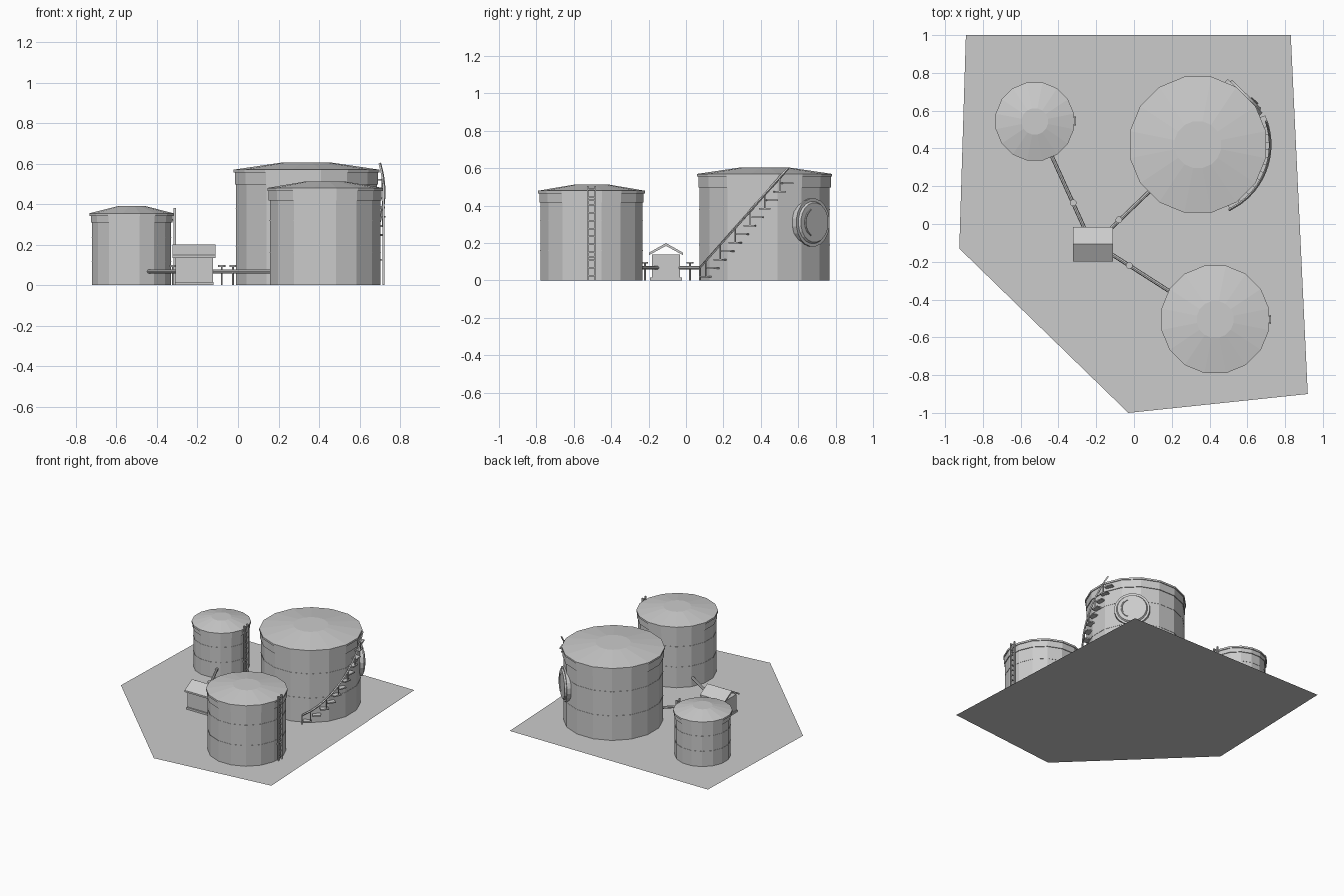
import bpy, bmesh, math
from mathutils import Vector, Matrix

if "Cube" in bpy.data.objects:
    bpy.data.objects.remove(bpy.data.objects["Cube"])

SIDES = 16
grey = bpy.data.materials.new("concrete_grey")
grey.diffuse_color = (0.6, 0.6, 0.6, 1)
grey.use_nodes = True
grey.node_tree.nodes["Principled BSDF"].inputs["Base Color"].default_value = grey.diffuse_color


def finish(name, bm, recalc=True):
    if recalc:
        bmesh.ops.recalc_face_normals(bm, faces=bm.faces)
    me = bpy.data.meshes.new(name)
    bm.to_mesh(me)
    bm.free()
    me.materials.append(grey)
    ob = bpy.data.objects.new(name, me)
    bpy.context.collection.objects.link(ob)
    return ob


def box(bm, centre, size, turn=0.0):
    m = (Matrix.Translation(centre) @ Matrix.Rotation(turn, 4, 'Z')
         @ Matrix.Diagonal((*size, 1)))
    bmesh.ops.create_cube(bm, size=1, matrix=m)


def rod(bm, a, b, r, n=8):
    a, b = Vector(a), Vector(b)
    d = b - a
    m = Matrix.Translation((a + b) / 2) @ d.to_track_quat('Z', 'Y').to_matrix().to_4x4()
    bmesh.ops.create_cone(bm, cap_ends=True, segments=n, radius1=r, radius2=r,
                          depth=d.length, matrix=m)


def lathe(bm, profile, n=SIDES, matrix=Matrix()):
    """Revolve (radius, height) points with flat facets and capped ends."""
    k = 1 / math.cos(math.pi / n)
    rings = []
    for r, z in profile:
        angles = [2 * math.pi * (i + 0.5) / n for i in range(n)]
        rings.append([bm.verts.new(matrix @ Vector((r * k * math.cos(a), r * k * math.sin(a), z)))
                      for a in angles])
    for lo, hi in zip(rings, rings[1:]):
        for i in range(n):
            j = (i + 1) % n
            bm.faces.new((lo[i], lo[j], hi[j], hi[i]))
    bm.faces.new(rings[0][::-1])
    bm.faces.new(rings[-1])


# Ground slab outline
bm = bmesh.new()
outline = [(-0.89, 1), (-0.925, -0.13), (-0.03, -1), (0.92, -0.9), (0.83, 1)]
bm.faces.new([bm.verts.new((x, y, 0)) for x, y in outline])
finish("ground", bm, recalc=False)


# Storage tanks: stacked wall courses, top band, rim and shallow roof
def tank(name, x, y, r, h, top):
    profile = [(r, 0)]
    for f in (1 / 3, 2 / 3):
        z = h * f
        profile += [(r, z - 0.002), (r + 0.002, z - 0.002), (r + 0.002, z + 0.002), (r, z + 0.002)]
    profile += [(r, h * 0.87), (r + 0.006, h * 0.87), (r + 0.006, h - 0.014),
                (r + 0.012, h - 0.014), (r + 0.012, h), (r * 0.355, top)]
    bm = bmesh.new()
    lathe(bm, profile, matrix=Matrix.Translation((x, y, 0)))
    finish(name, bm)


BX, BY, BR = 0.338, 0.42, 0.348
tank("large_tank", BX, BY, BR, 0.57, 0.605)
tank("medium_tank", 0.43, -0.505, 0.273, 0.48, 0.512)
tank("small_tank", -0.525, 0.543, 0.195, 0.355, 0.39)


# Wall ladders
def ladder(name, x, y, height, rungs):
    bm = bmesh.new()
    for s in (-1, 1):
        box(bm, (x, y + s * 0.02, height / 2), (0.012, 0.008, height))
    for i in range(rungs):
        box(bm, (x, y, (i + 0.6) * height / rungs), (0.008, 0.04, 0.008))
    for f in (0.25, 0.85):
        box(bm, (x - 0.01, y, height * f), (0.02, 0.04, 0.008))
    finish(name, bm)


ladder("medium_ladder", 0.718, -0.505, 0.505, 12)
ladder("small_ladder", -0.313, 0.545, 0.38, 9)

# Curved stairway climbing the large tank
steps = 12
bm = bmesh.new()
rail = bmesh.new()


def on_wall(y, r):
    a = math.asin((y - BY) / r)
    return BX + r * math.cos(a), a


for i in range(steps):
    y = 0.105 + 0.435 * i / (steps - 1)
    z = 0.02 + 0.5 * i / (steps - 1)
    x, a = on_wall(y, 0.368)
    box(bm, (x, y, z), (0.04, 0.06, 0.009), a)
    if i % 2 == 0:
        px, a = on_wall(y, 0.383)
        box(rail, (px, y, z + 0.04), (0.006, 0.006, 0.08), a)
finish("stair_treads", bm)
pts = []
for i in range(15):
    y = 0.075 + 0.47 * i / 14
    pts.append((on_wall(y, 0.383)[0], y, 0.07 + 0.53 * i / 14))
for a, b in zip(pts, pts[1:]):
    rod(rail, a, b, 0.007, 4)
rod(rail, (pts[0][0], pts[0][1], 0), pts[0], 0.005, 4)
finish("stair_handrail", rail)

# Round access hatch with curved handle on the large tank
turn = math.radians(46)
out = Vector((math.cos(turn), math.sin(turn), 0))
m = (Matrix.Translation(Vector((BX, BY, 0.31)) + out * 0.33)
     @ Matrix.Rotation(turn, 4, 'Z') @ Matrix.Rotation(math.pi / 2, 4, 'Y'))
bm = bmesh.new()
lathe(bm, [(0.128, 0), (0.128, 0.03), (0.112, 0.03), (0.105, 0.042)], 20, m)
finish("access_hatch", bm)
bm = bmesh.new()
arc = [m @ Vector((0.075 * math.cos(t), 0.075 * math.sin(t), 0.046))
       for t in [math.radians(205 + 130 * i / 8) for i in range(9)]]
for a, b in zip(arc, arc[1:]):
    rod(bm, a, b, 0.005, 6)
finish("hatch_handle", bm)

# Pump house: walls on a plinth under an open gable roof
SX, SY = -0.217, -0.107
bm = bmesh.new()
box(bm, (SX, SY, 0.0775), (0.185, 0.15, 0.125))
box(bm, (SX, SY, 0.0075), (0.19, 0.17, 0.015))
finish("pump_house_walls", bm)
bm = bmesh.new()
section = [(-0.092, 0.135), (0, 0.185), (0.092, 0.135), (0.092, 0.148), (0, 0.2), (-0.092, 0.148)]
ends = [[bm.verts.new((SX + s * 0.107, SY + y, z)) for y, z in section] for s in (-1, 1)]
for end in ends:
    bm.faces.new((end[0], end[1], end[4], end[5]))
    bm.faces.new((end[1], end[2], end[3], end[4]))
for i in range(6):
    j = (i + 1) % 6
    bm.faces.new((ends[0][i], ends[0][j], ends[1][j], ends[1][i]))
finish("pump_house_roof", bm)


# Feed pipes with post-mounted valves
def pipe(name, start, end, valve):
    bm = bmesh.new()
    rod(bm, (*start, 0.068), (*end, 0.068), 0.0105)
    finish(name + "_pipe", bm)
    bm = bmesh.new()
    x, y = valve
    rod(bm, (x, y, 0), (x, y, 0.095), 0.005, 6)
    rod(bm, (x, y, 0.09), (x, y, 0.1), 0.018, 12)
    finish(name + "_valve", bm)


pipe("small_tank", (-0.25, -0.05), (-0.44, 0.37), (-0.322, 0.112))
pipe("large_tank", (-0.15, -0.05), (0.10, 0.19), (-0.08, 0.022))
pipe("medium_tank", (-0.15, -0.14), (0.21, -0.37), (-0.025, -0.22))
